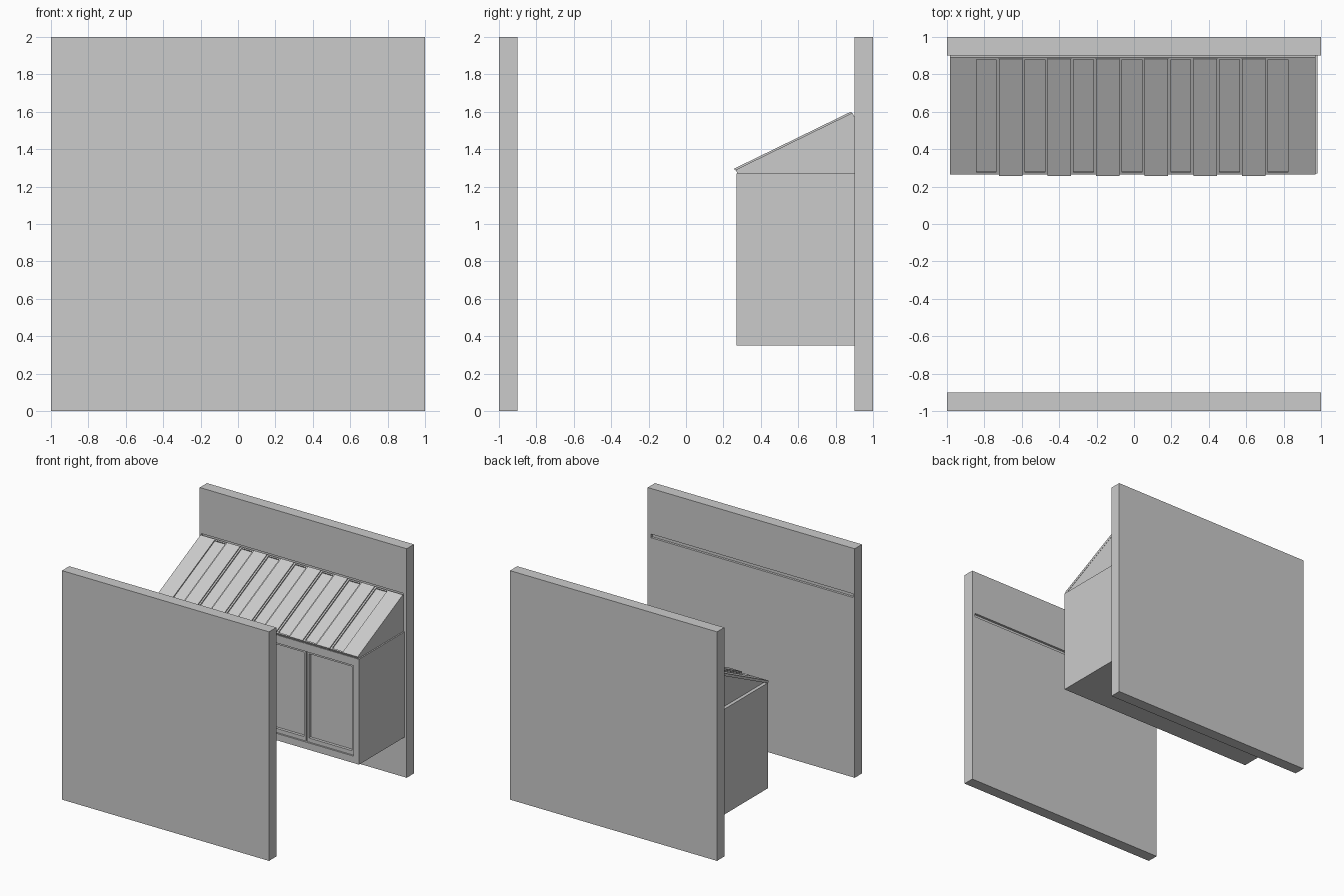
import bpy, bmesh, math
from mathutils import Matrix, Vector

if "Cube" in bpy.data.objects:
    bpy.data.objects.remove(bpy.data.objects["Cube"])


def boxes(name, items, matrix=None):
    """One object from a list of (x0, x1, y0, y1, z0, z1) blocks."""
    bm = bmesh.new()
    for x0, x1, y0, y1, z0, z1 in items:
        m = Matrix.Translation(((x0 + x1) / 2, (y0 + y1) / 2, (z0 + z1) / 2)) \
            @ Matrix.Diagonal((x1 - x0, y1 - y0, z1 - z0, 1))
        bmesh.ops.create_cube(bm, size=1, matrix=m)
    me = bpy.data.meshes.new(name)
    bm.to_mesh(me)
    bm.free()
    ob = bpy.data.objects.new(name, me)
    bpy.context.collection.objects.link(ob)
    if matrix:
        ob.matrix_world = matrix
    return ob


def prism(name, profile, x0, x1):
    """Extrude a (y, z) profile along x."""
    bm = bmesh.new()
    face = bm.faces.new([bm.verts.new((x0, y, z)) for y, z in profile])
    ext = bmesh.ops.extrude_face_region(bm, geom=[face])
    verts = [v for v in ext["geom"] if isinstance(v, bmesh.types.BMVert)]
    bmesh.ops.translate(bm, verts=verts, vec=(x1 - x0, 0, 0))
    bmesh.ops.recalc_face_normals(bm, faces=bm.faces)
    me = bpy.data.meshes.new(name)
    bm.to_mesh(me)
    bm.free()
    ob = bpy.data.objects.new(name, me)
    bpy.context.collection.objects.link(ob)
    return ob


RX0, RX1 = -0.985, 0.97   # roof ends

# Two wall slabs, each with a shallow flashing groove on its inner face
for name, s in (("front_wall", -1), ("back_wall", 1)):
    wall = boxes(name, [(-1, 1, min(s, s * 0.9), max(s, s * 0.9), 0, 2)])
    ys = sorted((s * 0.85, s * 0.92))
    cutter = boxes(name + "_groove_cutter", [(RX0, RX1, ys[0], ys[1], 1.57, 1.602)])
    cutter.hide_render = True
    cutter.hide_set(True)
    mod = wall.modifiers.new("groove", "BOOLEAN")
    mod.operation = "DIFFERENCE"
    mod.solver = "EXACT"
    mod.object = cutter

# Bay body behind the window frame
boxes("bay_body", [(-0.98, 0.98, 0.31, 0.9, 0.35, 1.27)])

# Outer frame around the window opening
boxes("window_frame", [
    (-0.98, 0.98, 0.27, 0.31, 0.35, 0.41),
    (-0.98, 0.98, 0.27, 0.31, 1.20, 1.27),
    (-0.98, -0.925, 0.27, 0.31, 0.41, 1.20),
    (0.925, 0.98, 0.27, 0.31, 0.41, 1.20),
])

# Four sashes set back inside the opening
w = 1.85 / 4
for i in range(4):
    a = -0.925 + i * w
    b = a + w
    g = 0.006 if i else 0
    h = 0.006 if i < 3 else 0
    boxes(f"window_sash_{i + 1}", [
        (a + g, b - h, 0.285, 0.31, 0.41, 0.445),
        (a + g, b - h, 0.285, 0.31, 1.18, 1.20),
        (a + g, a + 0.024, 0.285, 0.31, 0.445, 1.18),
        (b - 0.024, b - h, 0.285, 0.31, 0.445, 1.18),
    ])

# Gable wedge under the roof
prism("gable", [(0.275, 1.27), (0.9, 1.27), (0.9, 1.575)], -0.95, 0.968)

# Sloped roof: local y runs up the slope, local z is its normal
slope = Matrix.Translation((0, 0.275, 1.27)) @ Matrix.Rotation(math.radians(26), 4, "X")
L = 0.695
boxes("roof_base", [(RX0, RX1, 0, L, 0, 0.012)], slope)

# Roof sheet with seven long sunken panels
centres = [-0.79 + 0.26 * i for i in range(7)]
edges = [RX0] + [v for c in centres for v in (c - 0.053, c + 0.053)] + [RX1]
sheet = [(edges[i], edges[i + 1], 0.012, L - 0.012, 0.012, 0.022)
         for i in range(0, len(edges), 2)]
sheet += [(RX0, RX1, 0, 0.012, 0.012, 0.022), (RX0, RX1, L - 0.012, L, 0.012, 0.022)]
boxes("roof_sheet", sheet, slope)

# Raised ribs between the panels
boxes("roof_ribs", [(c + 0.067, c + 0.193, -0.005, L - 0.004, 0.02, 0.031)
                    for c in centres[:-1]], slope)
